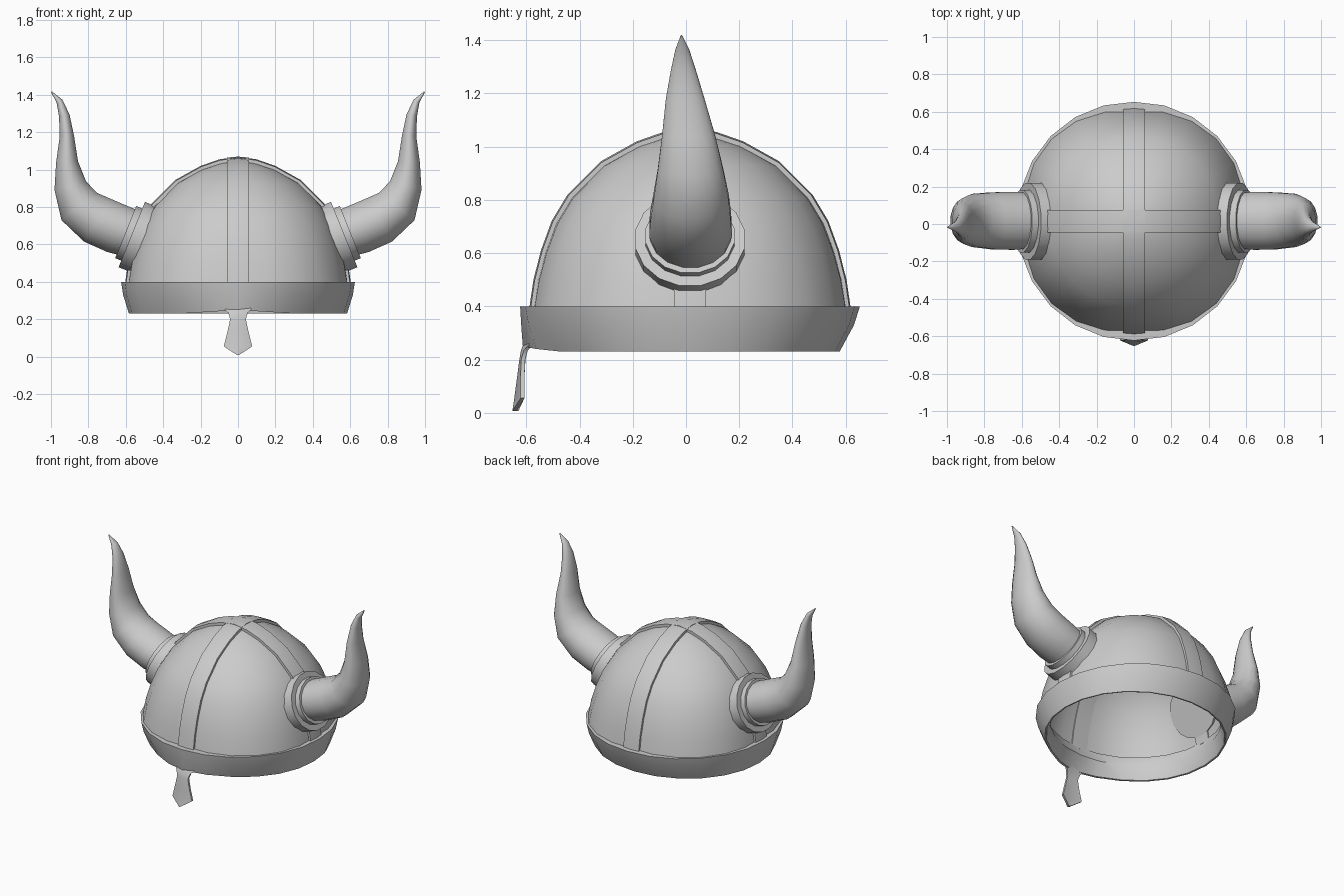
import bpy, bmesh, math
from mathutils import Vector

cube = bpy.data.objects.get("Cube")
if cube:
    bpy.data.objects.remove(cube, do_unlink=True)

CY = 0.015          # centre of the cap in depth
SEG = 24            # sides of the cap

grey = bpy.data.materials.new("plain_grey")
grey.use_nodes = True
grey.diffuse_color = (0.6, 0.6, 0.6, 1)
grey.node_tree.nodes["Principled BSDF"].inputs["Base Color"].default_value = (0.6, 0.6, 0.6, 1)


def loft(name, rings, caps=True, loop=False, angle=40):
    """Skin a list of equal-length point rings into one object."""
    bm = bmesh.new()
    rows = [[bm.verts.new(p) for p in ring] for ring in rings]
    n = len(rows[0])
    pairs = list(zip(rows, rows[1:]))
    if loop:
        pairs.append((rows[-1], rows[0]))
    for a, b in pairs:
        for i in range(n):
            j = (i + 1) % n
            bm.faces.new((a[i], a[j], b[j], b[i]))
    if caps and not loop:
        bm.faces.new(rows[0])
        bm.faces.new(rows[-1])
    bmesh.ops.remove_doubles(bm, verts=bm.verts, dist=0.0005)
    bmesh.ops.recalc_face_normals(bm, faces=bm.faces)
    mesh = bpy.data.meshes.new(name)
    bm.to_mesh(mesh)
    bm.free()
    mesh.materials.append(grey)
    obj = bpy.data.objects.new(name, mesh)
    bpy.context.collection.objects.link(obj)
    bpy.ops.object.select_all(action='DESELECT')
    obj.select_set(True)
    bpy.context.view_layer.objects.active = obj
    bpy.ops.object.shade_smooth_by_angle(angle=math.radians(angle))
    return obj


# Cap outline (radius, height) at the outer face of the straps
profile = [(0.605, 0.385), (0.588, 0.5), (0.56, 0.61), (0.52, 0.72), (0.46, 0.82),
           (0.335, 0.945), (0.2, 1.02), (0.1, 1.055), (0, 1.07)]
HUB = 0.4


def shrunk(k):
    return [(r * k, HUB + (z - HUB) * k) for r, z in profile]


# Dome shell: the four panels puff out between the straps, most at the brim
def dome_ring(radius, z):
    puff = 0.015 + 0.05 * min(1, max(0, 1.07 - z) / 0.67)
    ring = []
    for i in range(SEG):
        t = math.tau * i / SEG
        r = radius * (1 + puff * abs(math.sin(2 * t)))
        ring.append((r * math.cos(t), CY + r * math.sin(t), z))
    return ring


shell = shrunk(0.928)[::-1] + shrunk(0.97)
loft("dome", [dome_ring(r, z) for r, z in shell], caps=False)


# Crossing straps, slightly crowned along the middle
def strap(name, along_x):
    path = list(zip(profile, shrunk(0.992), shrunk(0.915)))
    stations = [(1, p) for p in path] + [(-1, p) for p in path[-2::-1]]
    rings = []
    for s, (mid, edge, inner) in stations:
        ring = []
        for (r, z), w in ((edge, -0.06), (mid, 0), (edge, 0.06), (inner, 0.06), (inner, -0.06)):
            ring.append((s * r, CY + w, z) if along_x else (w, CY + s * r, z))
        rings.append(ring)
    loft(name, rings)


strap("front_back_strap", False)
strap("side_strap", True)


# Brow band, its lower edge drawn forward and up where the nose guard starts
def band_ring(rx, ry, z, pull=0.0, lift=0.0):
    ring = []
    for i in range(SEG):
        t = math.tau * i / SEG
        front = max(0, -math.sin(t)) ** 20
        square = 1 + 0.008 * abs(math.sin(2 * t))
        ring.append((rx * square * math.cos(t),
                     CY + (ry * square + pull * front) * math.sin(t), z + lift * front))
    return ring


loft("brow_band", [band_ring(0.625, 0.638, 0.4), band_ring(0.614, 0.616, 0.33, 0.018),
                   band_ring(0.583, 0.562, 0.23, 0.066, 0.02),
                   band_ring(0.572, 0.551, 0.232, 0.062, 0.02),
                   band_ring(0.54, 0.535, 0.33),
                   band_ring(0.56, 0.56, 0.4)], loop=True, angle=35)

# Nose guard: rows of (height, half width, front depth), wrapped round the brow
guard = [(0.29, 0.07, -0.6), (0.252, 0.07, -0.613), (0.235, 0.052, -0.62),
         (0.2, 0.042, -0.626), (0.13, 0.057, -0.635), (0.055, 0.076, -0.645),
         (0.008, 0.004, -0.652)]
rows = []
for z, w, y in guard:
    back = y + 4 * w * w
    rows.append([(-w, back, z), (0, y, z), (w, back, z),
                 (w, back + 0.015, z), (0, y + 0.023, z), (-w, back + 0.015, z)])
loft("nose_guard", rows, angle=35)


# Horns and their collars
def oval(centre, axis, up_r, y_r, n):
    """Ring round an axis lying in the x-z plane."""
    up = Vector((-axis.z, 0, axis.x))
    return [centre + up * (up_r * math.cos(t)) + Vector((0, y_r * math.sin(t), 0))
            for t in (math.tau * (i + 0.5) / n for i in range(n))]


# Horn stations: x, y, z, radius in the bend plane, radius across
horn = [(0.56, 0.017, 0.655, 0.13, 0.15), (0.65, 0.017, 0.685, 0.137, 0.158),
        (0.755, 0.017, 0.731, 0.137, 0.155), (0.849, 0.019, 0.803, 0.122, 0.145),
        (0.897, 0.017, 0.915, 0.089, 0.125), (0.914, 0.01, 1.04, 0.06, 0.102),
        (0.915, -0.003, 1.18, 0.039, 0.074), (0.929, -0.01, 1.29, 0.029, 0.047),
        (0.954, -0.014, 1.365, 0.018, 0.026), (0.997, -0.017, 1.417, 0.003, 0.003)]
points = [Vector(h[:3]) for h in horn]
tilt = math.radians(22)
axis = Vector((math.cos(tilt), 0, math.sin(tilt)))
seat = Vector((0.568, CY, 0.653))


def flipped(rings, s):
    return [[(s * p[0], p[1], p[2]) for p in ring] for ring in rings]


for side, s in (("left", 1), ("right", -1)):
    rings = []
    for k, h in enumerate(horn):
        a, b = points[max(k - 1, 0)], points[min(k + 1, len(points) - 1)]
        d = Vector((b.x - a.x, 0, b.z - a.z)).normalized()
        rings.append(oval(points[k], d, h[3], h[4], 16))
    loft(side + "_horn", flipped(rings, s), angle=50)
    for part, lo, hi, up_r, y_r in (("base_collar", -0.1, 0, 0.192, 0.209),
                                    ("upper_collar", -0.05, 0.035, 0.153, 0.17)):
        rings = [oval(seat + axis * d, axis, up_r, y_r, 16) for d in (lo, hi)]
        loft(side + "_" + part, flipped(rings, s))
